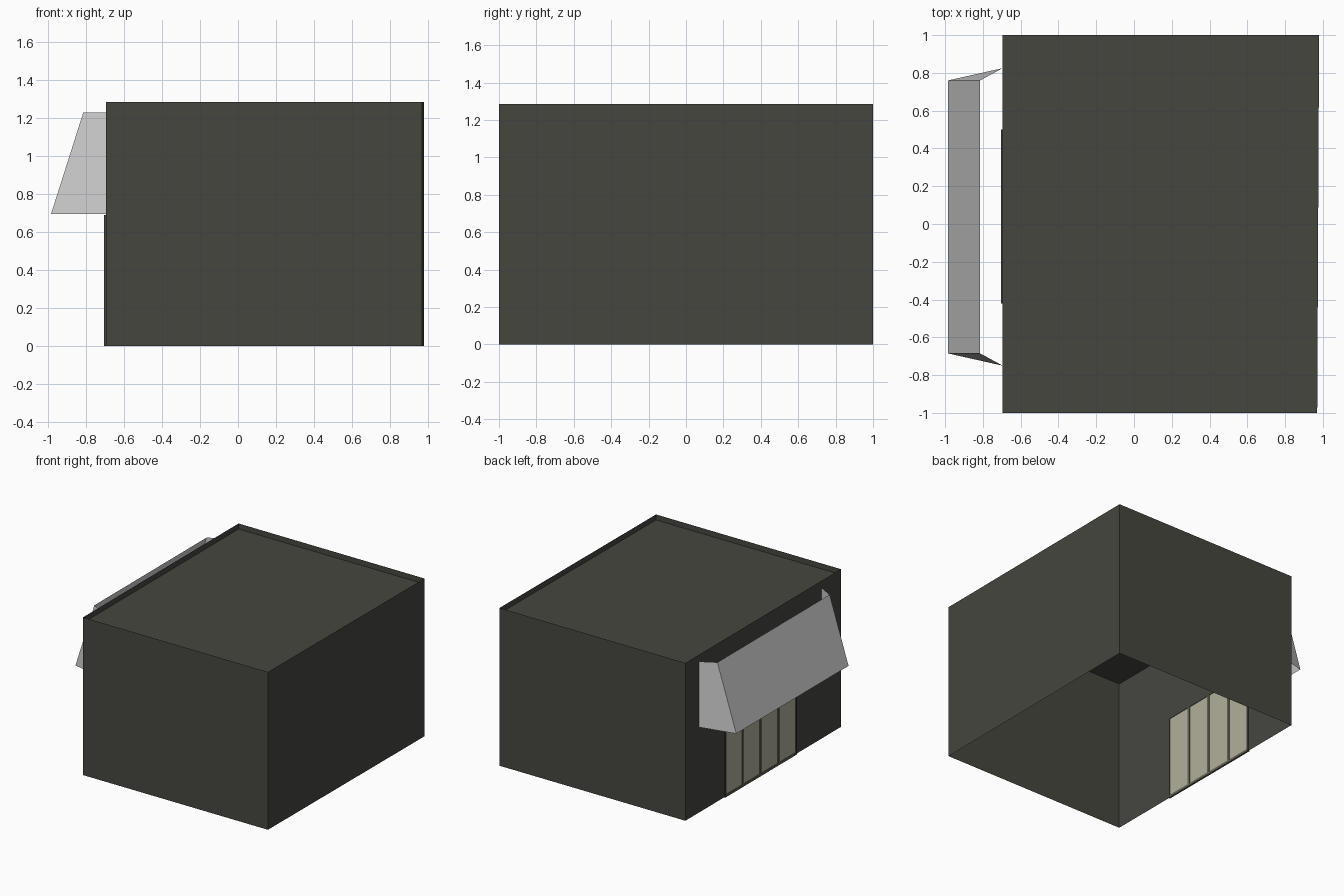
import bpy, bmesh

if "Cube" in bpy.data.objects:
    bpy.data.objects.remove(bpy.data.objects["Cube"])

def material(name, rgb):
    m = bpy.data.materials.new(name)
    m.diffuse_color = (*rgb, 1)
    m.use_nodes = True
    m.node_tree.nodes["Principled BSDF"].inputs["Base Color"].default_value = m.diffuse_color
    return m

WALL = material("dark olive grey", (0.061, 0.061, 0.051))
CANVAS = material("light grey", (0.62, 0.62, 0.62))
PANEL = material("cream panel", (0.445, 0.434, 0.323))
BAR = material("taupe bar", (0.125, 0.118, 0.085))

def mesh_object(name, verts, faces, mat):
    me = bpy.data.meshes.new(name)
    me.from_pydata(verts, [], faces)
    me.materials.append(mat)
    ob = bpy.data.objects.new(name, me)
    bpy.context.collection.objects.link(ob)
    return ob

def box(name, lo, hi, mat):
    v = [(x, y, z) for x in (lo[0], hi[0]) for y in (lo[1], hi[1]) for z in (lo[2], hi[2])]
    f = [(0, 1, 3, 2), (4, 6, 7, 5), (0, 4, 5, 1), (2, 3, 7, 6), (0, 2, 6, 4), (1, 5, 7, 3)]
    return mesh_object(name, v, f, mat)

H, XL = 1.285, -0.695
D0, D1, DH = -0.42, 0.50, 0.69      # doorway y range and height

# Building shell: open underneath, with a doorway notch and a recessed roof
bm = bmesh.new()
plan = [(XL, -1), (0.97, -1), (0.98, 1), (XL, 1)]
low = [bm.verts.new((x, y, 0)) for x, y in plan]
top = [bm.verts.new((x, y, H)) for x, y in plan]
for i in range(3):
    bm.faces.new((low[i], low[i + 1], top[i + 1], top[i]))
notch = [bm.verts.new((XL, y, z)) for y, z in ((D0, 0), (D0, DH), (D1, DH), (D1, 0))]
bm.faces.new([low[0], top[0], top[3], low[3]] + notch[::-1])
roof = bm.faces.new(top)
bmesh.ops.inset_region(bm, faces=[roof], thickness=0.045)
ring = bmesh.ops.extrude_discrete_faces(bm, faces=[roof])["faces"][0]
bmesh.ops.translate(bm, verts=ring.verts, vec=(0, 0, -0.045))
me = bpy.data.meshes.new("building_shell")
bm.to_mesh(me)
bm.free()
me.materials.append(WALL)
bpy.context.collection.objects.link(bpy.data.objects.new("building_shell", me))

# Folding door: four panels in a slim frame
XO, XI, T = -0.705, -0.69, 0.012
box("door_frame_side_1", (XO, D0, 0), (XI, D0 + T, DH), WALL)
box("door_frame_side_2", (XO, D1 - T, 0), (XI, D1, DH), WALL)
box("door_frame_top", (XO, D0 + T, DH - T), (XI, D1 - T, DH), WALL)
box("door_sill", (XO, D0 + T, 0), (XI, D1 - T, 0.02), BAR)
step = (D1 - D0) / 4
for i in range(4):
    a = D0 + i * step
    box(f"door_panel_{i + 1}", (-0.700, a + T, 0.02), (-0.694, a + step - T, DH - T), PANEL)
    if i:
        box(f"door_bar_{i}", (XO, a - T, 0.02), (XI, a + T, DH - T), BAR)

# Awning: sloping front with two splayed sides, open above and below
YC = 0.0375
section = [(-0.985, 0.7225, 0.695), (-0.815, 0.7225, 1.23), (XL, 0.7875, 1.23), (XL, 0.7875, 0.695)]
verts = [(x, YC + s * y, z) for s in (1, -1) for x, y, z in section]
mesh_object("awning", verts, [(0, 1, 5, 4), (0, 3, 2, 1), (4, 5, 6, 7)], CANVAS)
